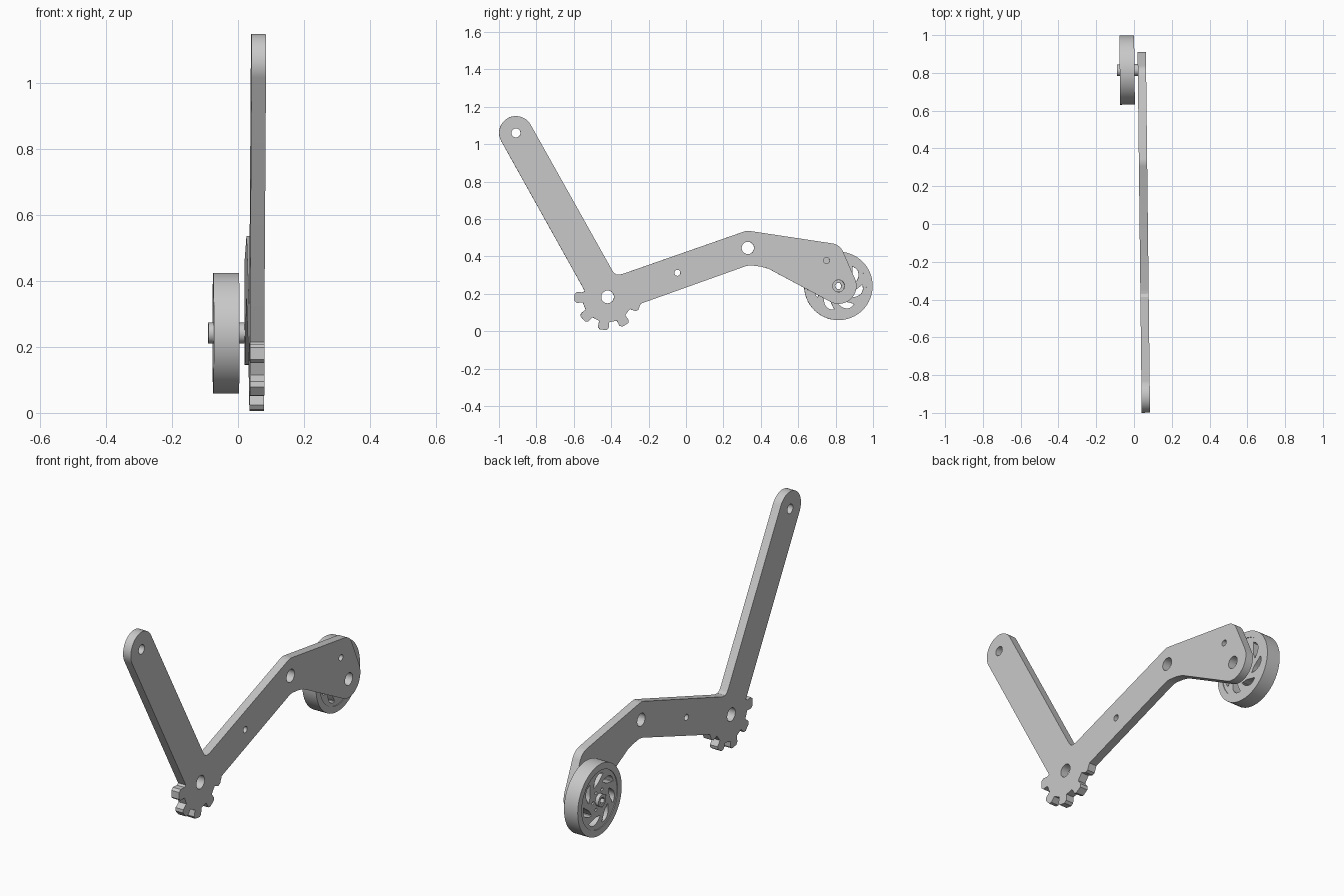
import bpy, bmesh
from math import sin, cos, pi, radians
from mathutils import Matrix

cube = bpy.data.objects.get("Cube")
if cube:
    bpy.data.objects.remove(cube, do_unlink=True)

grey = bpy.data.materials.new("plain grey")
grey.use_nodes = True
colour = (0.58, 0.58, 0.58, 1)
grey.diffuse_color = colour
grey.node_tree.nodes["Principled BSDF"].inputs["Base Color"].default_value = colour

# Profiles are drawn in the y-z plane and extruded along x, with a slight yaw
SIDE = Matrix(((0, 0, 1, 0), (1, 0, 0, 0), (0, 1, 0, 0), (0, 0, 0, 1)))
YAW = Matrix.Rotation(0.0115, 4, 'Z')


def arc(c, r, a0, a1, n):
    angles = [radians(a0 + (a1 - a0) * i / n) for i in range(n + 1)]
    return [(c[0] + r * cos(a), c[1] + r * sin(a)) for a in angles]


def circle(c, r, n=32):
    return arc(c, r, 0, 360, n)[:-1]


def slab(name, loops, x0, x1):
    """Extrude an outline with holes from x0 to x1."""
    cu = bpy.data.curves.new(name, 'CURVE')
    cu.dimensions = '2D'
    cu.fill_mode = 'BOTH'
    cu.extrude = (x1 - x0) / 2
    for loop in loops:
        sp = cu.splines.new('POLY')
        sp.points.add(len(loop) - 1)
        for p, (u, v) in zip(sp.points, loop):
            p.co = (u, v, 0, 1)
        sp.use_cyclic_u = True
    ob = bpy.data.objects.new(name, cu)
    bpy.context.collection.objects.link(ob)
    bpy.ops.object.select_all(action='DESELECT')
    ob.select_set(True)
    bpy.context.view_layer.objects.active = ob
    bpy.ops.object.convert(target='MESH')
    ob = bpy.context.view_layer.objects.active
    ob.name = name
    bm = bmesh.new()
    bm.from_mesh(ob.data)
    bmesh.ops.remove_doubles(bm, verts=bm.verts, dist=1e-5)
    bmesh.ops.recalc_face_normals(bm, faces=bm.faces)
    bm.to_mesh(ob.data)
    bm.free()
    ob.data.materials.clear()
    ob.data.materials.append(grey)
    ob.matrix_world = YAW @ Matrix.Translation(((x0 + x1) / 2, 0, 0)) @ SIDE
    bpy.ops.object.shade_smooth_by_angle(angle=radians(25))
    return ob


GEAR = (-0.42, 0.183)
TIP = (-0.91, 1.06)
HUB = (0.815, 0.242)

# Gear teeth around the lower pivot
tooth = [(0.133, -0.027), (0.165, -0.029), (0.177, -0.018),
         (0.177, 0.018), (0.165, 0.029), (0.133, 0.027)]
outline = []
for k in range(5):
    a = radians(181 + 40.5 * k)
    for u, v in (tooth if k < 4 else tooth[:3]):
        outline.append((GEAR[0] + u * cos(a) - v * sin(a),
                        GEAR[1] + u * sin(a) + v * cos(a)))

# Lower edge, rounded wheel end, upper edge and long arm
outline += [(-0.243, 0.147), (0.32, 0.348), (0.345, 0.352), (0.40, 0.345), (0.44, 0.334)]
outline += arc(HUB, 0.096, 247, 387, 24)
outline += arc((0.77, 0.395), 0.075, 27, 81, 10)
outline += [(0.345, 0.535), (0.325, 0.537), (0.305, 0.531),
            (-0.345, 0.304), (-0.37, 0.302), (-0.386, 0.311), (-0.398, 0.33)]
outline += arc(TIP, 0.09, 29, 209, 28)
outline += [(-0.542, 0.215)]

holes = [(TIP, 0.024), (GEAR, 0.034), ((-0.047, 0.312), 0.016),
         ((0.33, 0.445), 0.033), ((0.75, 0.378), 0.016), (HUB, 0.032)]
slab("arm_plate", [outline] + [circle(c, r) for c, r in holes], 0.0295, 0.0735)

# Wheel rim
slab("wheel_rim", [circle(HUB, 0.183, 64), circle(HUB, 0.149, 64)], -0.066, 0.012)


# Wheel web with swirling slots and small bolt holes
def slot(a):
    inner, outer = [], []
    for i in range(15):
        s = i / 14
        t = radians(a - 24 + 46 * s)
        mid = 0.086 + 0.04 * s
        w = 0.002 + 0.018 * sin(pi * s ** 1.2)
        for side, r in ((inner, mid - w), (outer, mid + w)):
            side.append((HUB[0] + r * cos(t), HUB[1] + r * sin(t)))
    return outer + inner[::-1]


web = [circle(HUB, 0.151, 64), circle(HUB, 0.029)]
web += [slot(-20 + 360 / 7 * k) for k in range(7)]
for k in range(6):
    a = k * pi / 3
    web.append(circle((HUB[0] + 0.05 * cos(a), HUB[1] + 0.05 * sin(a)), 0.008, 14))
slab("wheel_web", web, -0.062, 0.008)

# Hollow axle with a hexagonal bore
slab("axle", [circle(HUB, 0.0315), circle(HUB, 0.018, 6)], -0.081, 0.031)
